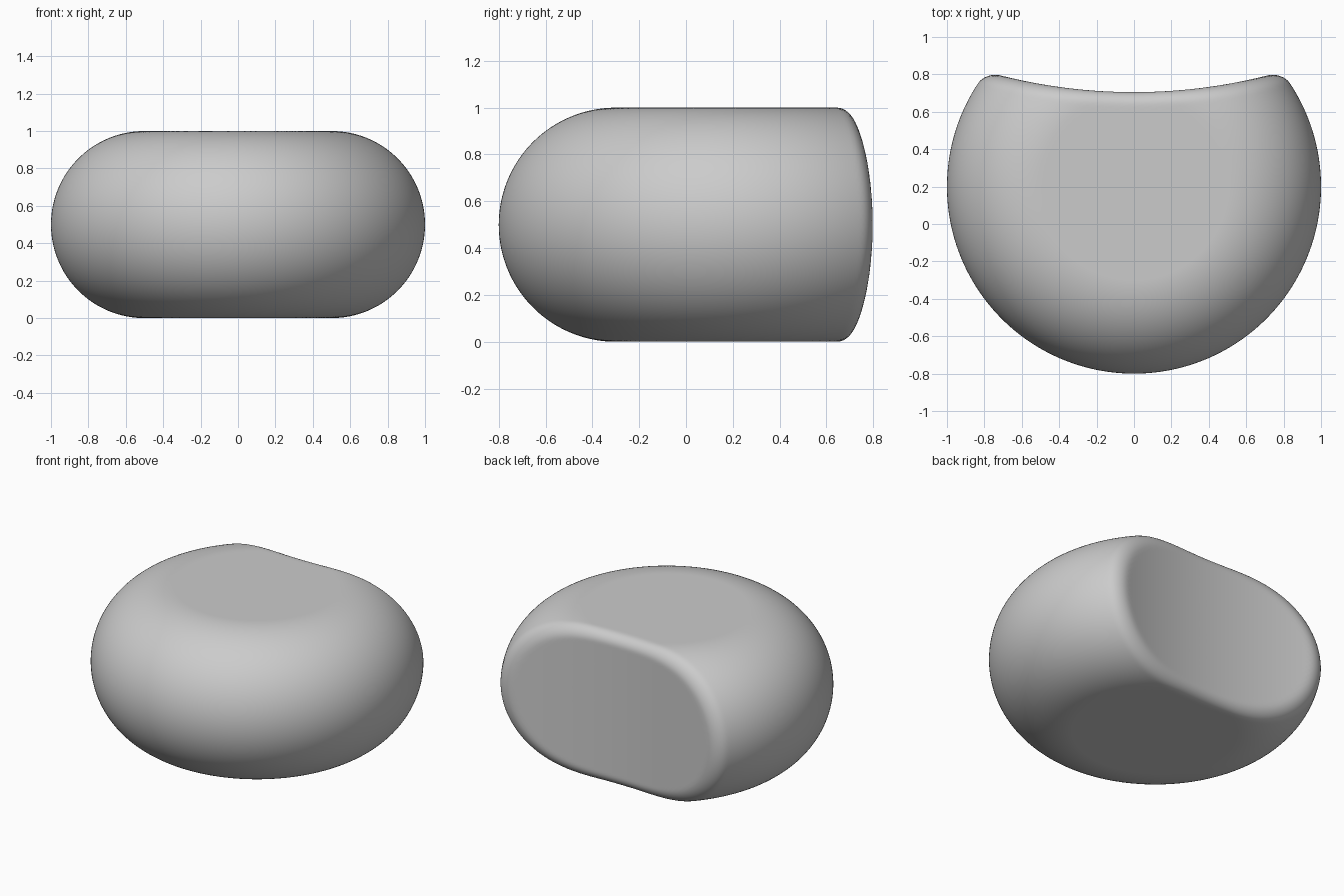
import bpy, bmesh
from math import hypot
from mathutils import Vector

if "Cube" in bpy.data.objects:
    bpy.data.objects.remove(bpy.data.objects["Cube"])

CENTRE_Y = 0.2      # axis of the round body
HALF_H = 0.5        # half height = radius of the bulging rim
SCOOP_R = 2.9       # radius of the concave back face
SCOOP_Y = 0.705     # deepest point of the back face
FILLET = 0.07       # softened edge between body and back face
ORIGIN = Vector((0, 0, HALF_H))


def distance(p):
    """Signed distance to the pill-shaped disc with a scooped back."""
    rim = max(hypot(p.x, p.y - CENTRE_Y) - 0.5, 0)
    body = hypot(rim, p.z - HALF_H) - HALF_H
    scoop = SCOOP_R - hypot(p.x, p.y - SCOOP_Y - SCOOP_R)
    rounded = hypot(max(body + FILLET, 0), max(scoop + FILLET, 0))
    return min(-FILLET, max(body, scoop)) + rounded


def surface_point(direction):
    """Push a direction out from the middle until it meets the surface."""
    lo, hi = 0.0, 2.0
    for _ in range(18):
        mid = (lo + hi) / 2
        if distance(ORIGIN + direction * mid) < 0:
            lo = mid
        else:
            hi = mid
    return ORIGIN + direction * lo


# Dense sphere shaped into the rounded body
bm = bmesh.new()
bmesh.ops.create_icosphere(bm, subdivisions=7, radius=1)
for v in bm.verts:
    v.co = surface_point(v.co.normalized())
for f in bm.faces:
    f.smooth = True
bmesh.ops.recalc_face_normals(bm, faces=bm.faces)

mesh = bpy.data.meshes.new("rounded_body")
bm.to_mesh(mesh)
bm.free()
body = bpy.data.objects.new("rounded_body", mesh)
bpy.context.collection.objects.link(body)
